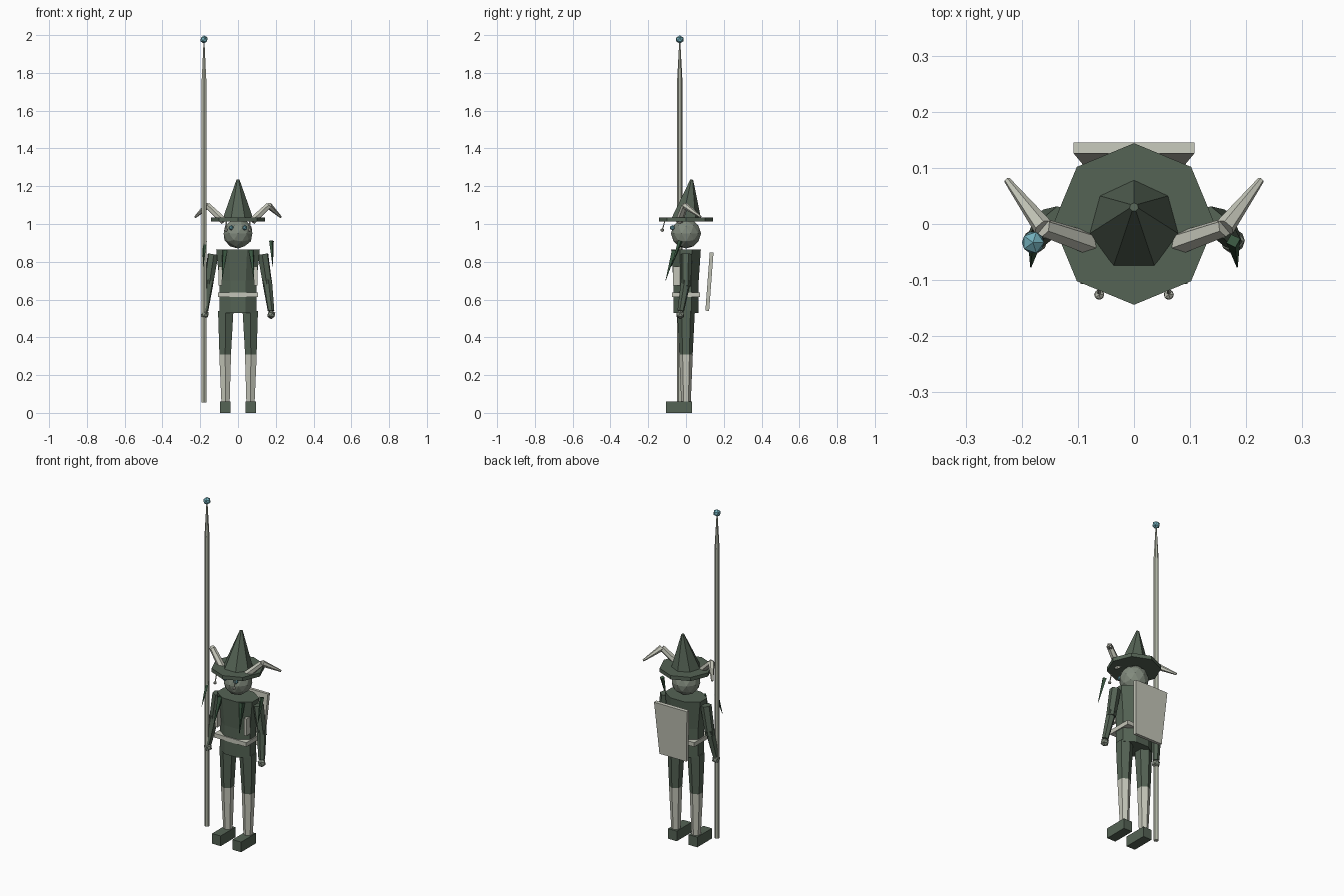
import bpy, bmesh, math
from mathutils import Vector, Matrix

if "Cube" in bpy.data.objects:
    bpy.data.objects.remove(bpy.data.objects["Cube"], do_unlink=True)


def material(name, rgb):
    m = bpy.data.materials.new(name)
    m.use_nodes = True
    m.diffuse_color = (*rgb, 1)
    m.node_tree.nodes["Principled BSDF"].inputs["Base Color"].default_value = (*rgb, 1)
    return m


CLOTH = material("dark green cloth", (0.09, 0.125, 0.09))
PALE = material("pale bone", (0.55, 0.56, 0.48))
WOOD = material("pale wood", (0.44, 0.46, 0.38))
SKIN = material("grey green skin", (0.22, 0.255, 0.205))
TEAL = material("teal crystal", (0.17, 0.43, 0.5))
LEAF = material("leaf green", (0.04, 0.09, 0.05))


def finish(name, bm, mat):
    bmesh.ops.recalc_face_normals(bm, faces=bm.faces)
    mesh = bpy.data.meshes.new(name)
    bm.to_mesh(mesh)
    bm.free()
    mesh.materials.append(mat)
    ob = bpy.data.objects.new(name, mesh)
    bpy.context.scene.collection.objects.link(ob)
    return ob


def tube(name, a, b, r1, r2, mat, sides=6, turn=0.0):
    """Tapered prism from point a to point b."""
    a, b = Vector(a), Vector(b)
    d = b - a
    bm = bmesh.new()
    bmesh.ops.create_cone(bm, cap_ends=True, segments=sides, radius1=r1, radius2=r2, depth=d.length)
    rot = Vector((0, 0, 1)).rotation_difference(d).to_matrix().to_4x4()
    bm.transform(Matrix.Translation((a + b) / 2) @ rot @ Matrix.Rotation(turn, 4, "Z"))
    return finish(name, bm, mat)


def ball(name, c, r, mat, detail=1):
    bm = bmesh.new()
    bmesh.ops.create_icosphere(bm, subdivisions=detail, radius=r)
    bm.transform(Matrix.Translation(c))
    return finish(name, bm, mat)


def box(name, c, size, mat, tilt=0.0, taper=1.0):
    """Box, optionally narrower at the bottom and tilted about x."""
    bm = bmesh.new()
    bmesh.ops.create_cube(bm, size=1)
    for v in bm.verts:
        if v.co.z < 0:
            v.co.x *= taper
    bm.transform(Matrix.Translation(c) @ Matrix.Rotation(tilt, 4, "X") @ Matrix.Diagonal((*size, 1)))
    return finish(name, bm, mat)


def loft(name, rings, mat, sides=8, depth=0.68):
    """Stacked elliptical rings given as (radius, height)."""
    bm = bmesh.new()
    loops = []
    for r, z in rings:
        angles = [math.tau * (i + 0.5) / sides for i in range(sides)]
        loops.append([bm.verts.new((r * math.cos(t), r * depth * math.sin(t), z)) for t in angles])
    for lo, hi in zip(loops, loops[1:]):
        for i in range(sides):
            j = (i + 1) % sides
            bm.faces.new((lo[i], lo[j], hi[j], hi[i]))
    bm.faces.new(loops[0])
    bm.faces.new(loops[-1])
    return finish(name, bm, mat)


# Body
loft("tunic", [(0.107, 0.53), (0.107, 0.70), (0.125, 0.865)], CLOTH)
box("belt", (0, 0, 0.625), (0.21, 0.146, 0.025), PALE)
ball("head", (0, 0, 0.95), 0.08, SKIN, 2)

# Hat
tube("hat_brim", (0, 0, 1.012), (0, 0, 1.034), 0.144, 0.144, CLOTH, 8)
tube("hat_crown", (0, 0, 1.025), (0, 0.03, 1.235), 0.083, 0.008, CLOTH, 7)

# Mirrored parts
for side, s in (("left", 1), ("right", -1)):
    # Horns
    elbow = (s * 0.162, -0.006, 1.098)
    tube(side + "_horn_base", (s * 0.075, -0.036, 1.015), elbow, 0.021, 0.017, PALE)
    tube(side + "_horn_tip", elbow, (s * 0.226, 0.078, 1.037), 0.018, 0.006, PALE)
    # Eyes and hanging beads
    ball(side + "_eye", (s * 0.036, -0.072, 0.98), 0.014, TEAL)
    tube(side + "_bead_cord", (s * 0.062, -0.112, 1.015), (s * 0.062, -0.125, 0.968), 0.003, 0.003, PALE, 5)
    ball(side + "_bead", (s * 0.062, -0.126, 0.968), 0.01, PALE)
    # Arms
    tube(side + "_upper_arm", (s * 0.132, 0.002, 0.84), (s * 0.158, 0.0, 0.67), 0.03, 0.026, CLOTH)
    tube(side + "_forearm", (s * 0.154, 0.0, 0.7), (s * 0.175, -0.028, 0.54), 0.027, 0.018, CLOTH)
    ball(side + "_hand", (s * 0.176, -0.03, 0.52), 0.024, SKIN)
    # Legs
    tube(side + "_thigh", (s * 0.065, 0, 0.54), (s * 0.068, 0, 0.305), 0.047, 0.035, CLOTH, 6)
    tube(side + "_shin", (s * 0.068, 0, 0.31), (s * 0.066, 0, 0.05), 0.036, 0.025, PALE, 6)
    box(side + "_foot", (s * 0.067, -0.038, 0.03), (0.056, 0.137, 0.06), CLOTH)
    # Leaf spikes and side panels
    tube(side + "_chest_leaf", (s * 0.07, -0.062, 0.86), (s * 0.085, -0.108, 0.70), 0.016, 0.001, LEAF, 4)
    tube(side + "_shoulder_leaf", (s * 0.177, -0.03, 0.91), (s * 0.184, -0.077, 0.775), 0.013, 0.001, LEAF, 4)
    box(side + "_side_panel", (s * 0.094, -0.05, 0.725), (0.016, 0.036, 0.1), PALE)

# Board carried on the back
box("back_board", (0, 0.124, 0.695), (0.215, 0.02, 0.31), PALE, -0.075, 0.82)

# Staff
tube("staff_shaft", (-0.18, -0.033, 0.055), (-0.18, -0.033, 1.77), 0.014, 0.014, WOOD, 6)
tube("staff_point", (-0.18, -0.033, 1.76), (-0.18, -0.033, 1.965), 0.014, 0.003, WOOD, 6)
ball("staff_crystal", (-0.18, -0.033, 1.977), 0.022, TEAL)
